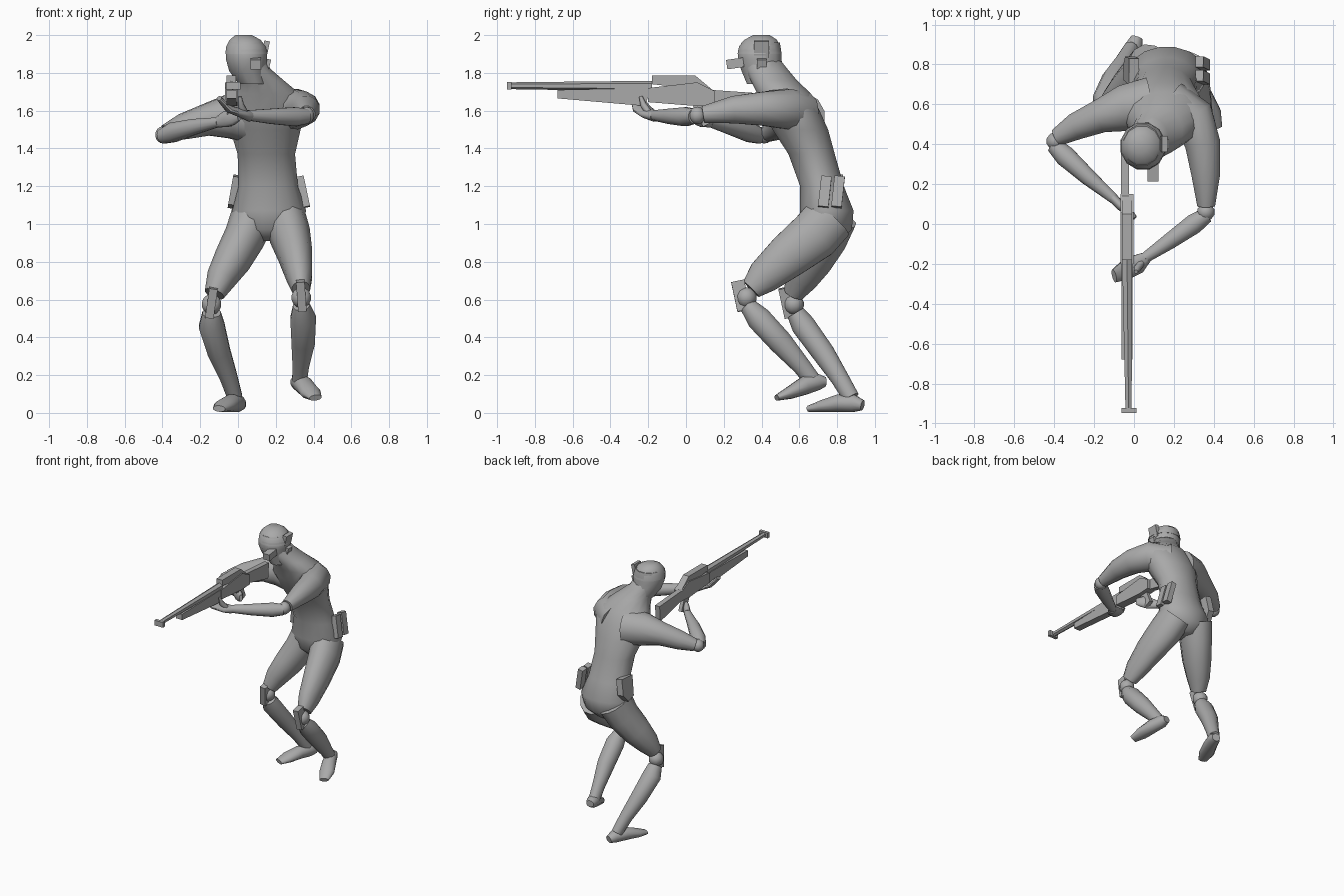
import bpy
import bmesh
from math import cos, sin, tau, radians
from mathutils import Vector, Matrix

default_cube = bpy.data.objects.get("Cube")
if default_cube:
    bpy.data.objects.remove(default_cube, do_unlink=True)

# One plain grey for the whole figure
grey = bpy.data.materials.new("plain grey")
grey.use_nodes = True
GREY_COLOUR = (.4, .4, .4, 1)
grey.diffuse_color = GREY_COLOUR
grey.node_tree.nodes["Principled BSDF"].inputs["Base Color"].default_value = GREY_COLOUR

X_AXIS = Vector((1, 0, 0))
Z_AXIS = Vector((0, 0, 1))


def finish(name, bm, smooth_angle=None):
    """Turn a bmesh into a named, coloured object."""
    bmesh.ops.recalc_face_normals(bm, faces=bm.faces)
    mesh = bpy.data.meshes.new(name)
    bm.to_mesh(mesh)
    bm.free()
    mesh.materials.append(grey)
    obj = bpy.data.objects.new(name, mesh)
    bpy.context.collection.objects.link(obj)
    if smooth_angle:
        bpy.ops.object.select_all(action='DESELECT')
        obj.select_set(True)
        bpy.context.view_layer.objects.active = obj
        bpy.ops.object.shade_smooth_by_angle(angle=radians(smooth_angle))
    return obj


def loft(name, sections, side=X_AXIS, axis=None, sides=12, smooth_angle=50):
    """Skin oval rings: each section is x, y, z, side radius and optional depth radius."""
    bm = bmesh.new()
    centres = [Vector(section[:3]) for section in sections]
    last = len(sections) - 1
    rings = []
    for i, section in enumerate(sections):
        along = axis or (centres[min(i + 1, last)] - centres[max(i - 1, 0)]).normalized()
        across = (side - along * side.dot(along)).normalized()
        depth = along.cross(across)
        rings.append([bm.verts.new(centres[i]
                                   + across * section[3] * cos(tau * (k + .5) / sides)
                                   + depth * section[-1] * sin(tau * (k + .5) / sides))
                      for k in range(sides)])
    for lower, upper in zip(rings, rings[1:]):
        for k in range(sides):
            n = (k + 1) % sides
            bm.faces.new((lower[k], lower[n], upper[n], upper[k]))
    bm.faces.new(rings[0])
    bm.faces.new(rings[-1])
    return finish(name, bm, smooth_angle)


def slab(name, profile, x, half_width):
    """Extrude a side profile of y, z points across x."""
    bm = bmesh.new()
    face = bm.faces.new([bm.verts.new((x - half_width, y, z)) for y, z in profile])
    moved = bmesh.ops.extrude_face_region(bm, geom=[face])["geom"]
    bmesh.ops.translate(bm, vec=X_AXIS * half_width * 2,
                        verts=[v for v in moved if isinstance(v, bmesh.types.BMVert)])
    return finish(name, bm)


def box(name, centre, size, tilt_x=0, tilt_y=0, yaw=0):
    bm = bmesh.new()
    turn = (Matrix.Rotation(radians(yaw), 4, 'Z') @ Matrix.Rotation(radians(tilt_y), 4, 'Y')
            @ Matrix.Rotation(radians(tilt_x), 4, 'X'))
    bmesh.ops.create_cube(bm, size=1, matrix=Matrix.Translation(centre) @ turn
                          @ Matrix.Diagonal((*size, 1)))
    return finish(name, bm)


def ball(name, centre, radius):
    bm = bmesh.new()
    bmesh.ops.create_uvsphere(bm, u_segments=10, v_segments=7, radius=radius,
                              matrix=Matrix.Translation(centre))
    return finish(name, bm, 50)


# Torso and neck, leaning forward
loft("torso", [
    (.16, .75, .91, .06, .07),
    (.16, .75, .97, .17, .13),
    (.165, .745, 1.07, .20, .145),
    (.16, .72, 1.2, .16, .118),
    (.15, .665, 1.37, .155, .125),
    (.145, .605, 1.5, .19, .15),
    (.15, .56, 1.6, .215, .15),
    (.15, .52, 1.69, .18, .145),
    (.12, .465, 1.76, .125, .125),
    (.075, .425, 1.82, .10, .115),
    (.05, .40, 1.87, .095, .10),
], axis=Z_AXIS, sides=16)

# Head and the close cap over it
loft("head", [
    (.08, .43, 1.74, .08, .11),
    (.05, .405, 1.81, .10, .115),
    (.045, .39, 1.87, .112, .12),
    (.045, .39, 1.92, .112, .118),
    (.04, .395, 1.96, .095, .105),
], axis=Z_AXIS)
loft("cap", [
    (.045, .39, 1.90, .116, .121),
    (.042, .39, 1.94, .108, .113),
    (.038, .395, 1.975, .085, .09),
    (.03, .40, 2, .045, .045),
], axis=Z_AXIS)
box("cap_side_fold", (.145, .40, 1.925), (.03, .08, .09), tilt_y=12)
box("ear_piece", (.15, .40, 1.85), (.04, .05, .05), tilt_y=15)
box("eye_piece", (.095, .26, 1.85), (.055, .09, .05), tilt_x=8)

# Upper arms, elbows, forearms and hands
loft("left_upper_arm", [
    (.18, .60, 1.59, .12),
    (.30, .53, 1.61, .11),
    (.345, .40, 1.61, .092),
    (.36, .25, 1.605, .075),
    (.362, .09, 1.58, .046),
])
ball("left_elbow", (.36, .06, 1.575), .046)
loft("left_forearm", [
    (.365, .045, 1.57, .04),
    (.30, .0, 1.568, .052),
    (.18, -.085, 1.57, .042),
    (.055, -.17, 1.575, .028),
], side=Z_AXIS)
loft("left_palm", [
    (.065, -.165, 1.57, .028, .03),
    (.02, -.20, 1.585, .05, .024),
    (-.05, -.235, 1.61, .05, .02),
    (-.10, -.26, 1.665, .035, .014),
], side=Vector((0, 1, 0)))
loft("left_thumb", [
    (.04, -.19, 1.58, .02),
    (.015, -.225, 1.63, .018),
    (.01, -.24, 1.675, .01),
], sides=8)

loft("right_upper_arm", [
    (.08, .60, 1.56, .14),
    (-.05, .58, 1.57, .12),
    (-.17, .54, 1.55, .086),
    (-.29, .49, 1.515, .07),
    (-.385, .435, 1.48, .046),
], side=Z_AXIS)
ball("right_elbow", (-.395, .415, 1.472), .046)
loft("right_forearm", [
    (-.40, .395, 1.465, .042),
    (-.345, .34, 1.485, .054),
    (-.23, .235, 1.515, .043),
    (-.10, .125, 1.54, .026),
], side=Z_AXIS)
loft("right_palm", [
    (-.105, .13, 1.54, .03, .024),
    (-.065, .09, 1.555, .045, .024),
    (-.025, .06, 1.565, .042, .022),
    (.005, .03, 1.57, .025, .012),
], side=Z_AXIS)

# Legs: thigh, jointed knee, shin
loft("left_thigh", [
    (.25, .76, 1.03, .11, .14),
    (.275, .68, .94, .11, .14),
    (.305, .54, .83, .092, .122),
    (.325, .41, .72, .07, .095),
    (.333, .345, .655, .05, .06),
])
loft("right_thigh", [
    (.08, .77, 1.04, .12, .14),
    (.035, .73, .93, .11, .13),
    (-.03, .665, .81, .10, .115),
    (-.09, .61, .71, .08, .09),
    (-.125, .57, .63, .055, .055),
])
loft("left_shin", [
    (.335, .325, .57, .045),
    (.345, .385, .50, .07, .068),
    (.345, .50, .375, .064, .066),
    (.332, .61, .25, .045, .05),
    (.325, .68, .16, .04, .045),
])
loft("right_shin", [
    (-.14, .58, .53, .05),
    (-.14, .62, .465, .07, .066),
    (-.10, .725, .32, .062, .062),
    (-.05, .81, .19, .048, .05),
    (-.015, .875, .08, .04, .045),
])
for label, knee, lean in (("left", Vector((.335, .32, .61)), -4), ("right", Vector((-.14, .57, .575)), 8)):
    ball(label + "_knee_joint", knee, .055)
    box(label + "_knee_plate", knee + Vector((0, -.03, .01)), (.045, .07, .16), tilt_x=12, tilt_y=lean)

# Feet from heel to toe
loft("left_foot", [
    (.315, .74, .165, .03, .025),
    (.32, .70, .165, .045, .045),
    (.35, .63, .145, .05, .05),
    (.385, .55, .107, .055, .034),
    (.41, .48, .08, .035, .016),
])
loft("right_foot", [
    (.015, .935, .04, .03, .028),
    (0, .89, .05, .045, .046),
    (-.035, .81, .052, .05, .048),
    (-.075, .72, .036, .056, .032),
    (-.10, .65, .022, .035, .017),
])

# Hip gear: two spare magazines on the left, a holster on the right
for label, y in (("front", .735), ("rear", .805)):
    box(label + "_hip_magazine", (.345, y, 1.17), (.04, .055, .165), tilt_x=-6, tilt_y=-12)
holster = slab("hip_holster", [(.70, 1.25), (.83, 1.26), (.84, 1.14), (.79, 1.08), (.72, 1.1)],
               0, .025)
holster.matrix_world = (Matrix.Translation((-.015, 0, 1.17)) @ Matrix.Rotation(radians(10), 4, 'Y')
                        @ Matrix.Translation((0, 0, -1.17)))

# Rifle: barrel, handguard, receiver, sight housing, grip and stock
GUN_X = -.035
loft("rifle_barrel", [(-.027, -.94, 1.732, .018), (GUN_X, -.18, 1.73, .028)],
     sides=6, smooth_angle=None)
box("rifle_muzzle", (-.025, -.935, 1.732), (.075, .025, .04))
slab("rifle_handguard", [(-.68, 1.71), (-.68, 1.665), (-.22, 1.625), (-.18, 1.72)], GUN_X, .027)
slab("rifle_receiver", [(-.2, 1.72), (-.2, 1.645), (.05, 1.625), (.15, 1.63), (.15, 1.705), (.06, 1.75)],
     GUN_X, .033)
slab("rifle_sight_housing", [(-.18, 1.785), (-.18, 1.74), (.1, 1.71), (.14, 1.71), (.05, 1.785)],
     GUN_X, .025)
slab("rifle_grip", [(.03, 1.64), (.1, 1.64), (.14, 1.54), (.09, 1.515)], -.045, .014)
slab("rifle_stock", [(.13, 1.71), (.13, 1.635), (.41, 1.57), (.42, 1.69)], -.045, .02)
